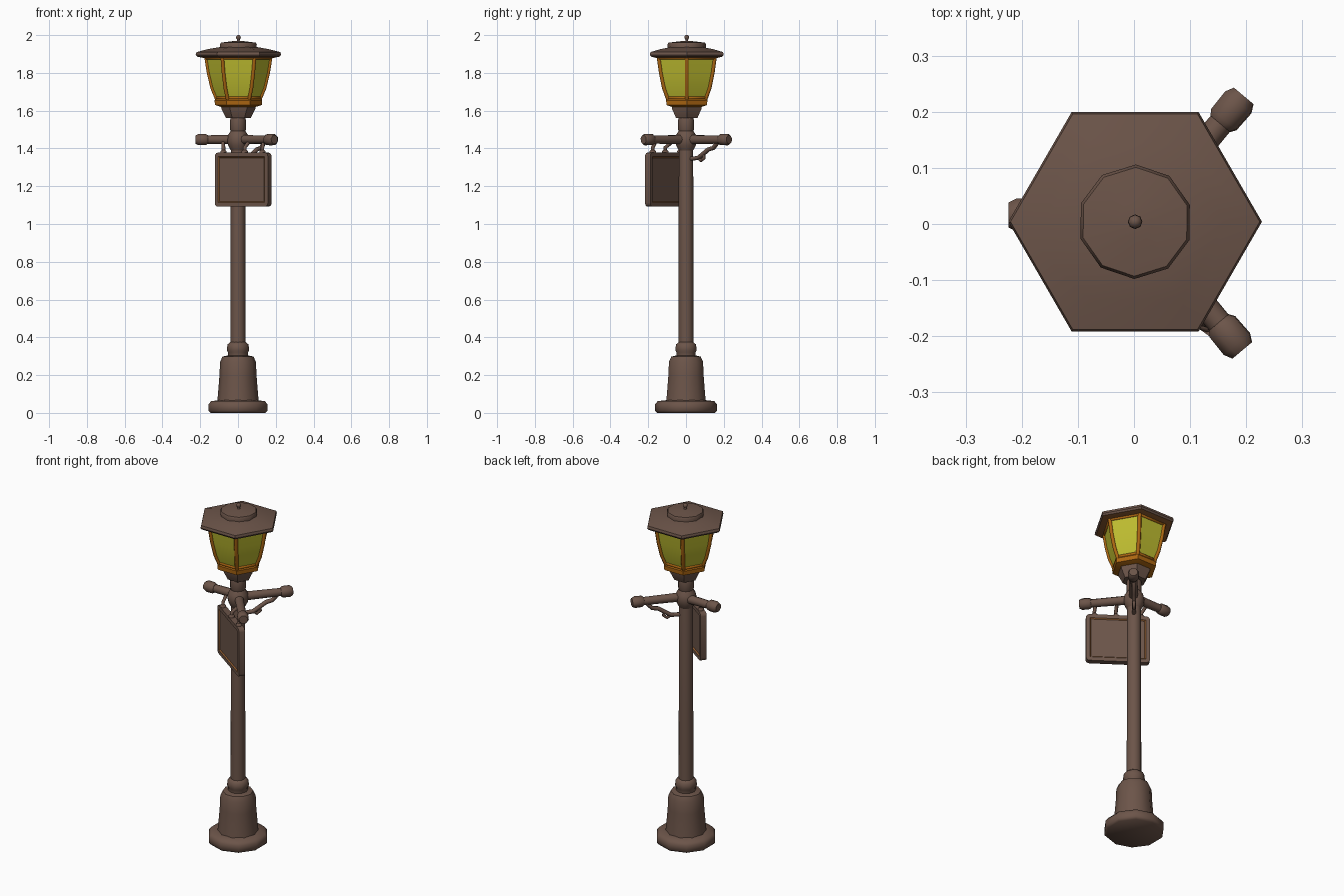
import bpy, bmesh, math
from mathutils import Vector, Matrix

if "Cube" in bpy.data.objects:
    bpy.data.objects.remove(bpy.data.objects["Cube"])


def mat(name, rgb):
    m = bpy.data.materials.new(name)
    m.diffuse_color = (*rgb, 1)
    m.use_nodes = True
    m.node_tree.nodes["Principled BSDF"].inputs["Base Color"].default_value = m.diffuse_color
    return m


BROWN = mat("brown iron", (0.15, 0.090, 0.067))
RUST = mat("warm rust", (0.27, 0.105, 0.03))
ORANGE = mat("orange trim", (0.42, 0.135, 0.006))
GLASS = mat("yellow glass", (0.52, 0.51, 0.03))


def finish(name, bm, m, angle=50):
    bmesh.ops.recalc_face_normals(bm, faces=bm.faces[:])
    me = bpy.data.meshes.new(name)
    bm.to_mesh(me)
    bm.free()
    ob = bpy.data.objects.new(name, me)
    bpy.context.collection.objects.link(ob)
    me.materials.append(m)
    bpy.ops.object.select_all(action='DESELECT')
    ob.select_set(True)
    bpy.context.view_layer.objects.active = ob
    bpy.ops.object.shade_smooth_by_angle(angle=math.radians(angle))
    return ob


def lathe(name, profile, sides, m, centre=(0, 0, 0), direction=(0, 0, 1), turn=0.0, angle=50):
    """Capped stack of regular polygons: (radius, height) along a direction."""
    bm = bmesh.new()
    rot = Vector((0, 0, 1)).rotation_difference(Vector(direction)).to_matrix()
    rings = []
    for r, h in profile:
        ring = []
        for i in range(sides):
            a = 2 * math.pi * i / sides + turn
            p = rot @ Vector((r * math.cos(a), r * math.sin(a), h)) + Vector(centre)
            ring.append(bm.verts.new(p))
        rings.append(ring)
    for lo, hi in zip(rings, rings[1:]):
        for i in range(sides):
            j = (i + 1) % sides
            bm.faces.new((lo[i], lo[j], hi[j], hi[i]))
    bm.faces.new(rings[0][::-1])
    bm.faces.new(rings[-1])
    return finish(name, bm, m, angle)


def rod(name, points, r, m, cyclic=False):
    """Round bar following a few points."""
    cu = bpy.data.curves.new(name, 'CURVE')
    cu.dimensions = '3D'
    cu.bevel_depth = r
    cu.bevel_resolution = 1
    cu.use_fill_caps = True
    sp = cu.splines.new('POLY')
    sp.points.add(len(points) - 1)
    for q, p in zip(sp.points, points):
        q.co = (*p, 1)
    sp.use_cyclic_u = cyclic
    sp.use_smooth = True
    cu.materials.append(m)
    ob = bpy.data.objects.new(name, cu)
    bpy.context.collection.objects.link(ob)
    return ob


# Foot, pedestal, collar and pole
lathe("foot", [(0.152, 0), (0.164, 0.012), (0.164, 0.045), (0.15, 0.062), (0.1, 0.068)],
      10, BROWN, turn=math.pi / 10)
lathe("pedestal", [(0.11, 0.06), (0.106, 0.1), (0.098, 0.2), (0.095, 0.27), (0.082, 0.298), (0.05, 0.305)],
      10, BROWN)
lathe("collar", [(0.054, 0.295), (0.053, 0.32), (0.059, 0.33), (0.056, 0.362), (0.04, 0.375)], 10, BROWN)
lathe("pole", [(0.04, 0.36), (0.039, 0.8), (0.038, 1.53), (0.034, 1.57)], 12, BROWN)
lathe("pole_neck", [(0.036, 1.485), (0.042, 1.5), (0.042, 1.55), (0.036, 1.57)], 12, BROWN)

# Hub with three capped arms
ARM_Z = 1.447
lathe("arm_hub", [(0.038, 1.39), (0.052, 1.415), (0.058, 1.445), (0.052, 1.472), (0.038, 1.495)], 12, BROWN)
for name, deg, length, y in (("back_arm", 50, 0.298, 0), ("front_arm", -50, 0.294, 0), ("left_arm", 180, 0.228, 0.016)):
    a = math.radians(deg)
    d = (math.cos(a), math.sin(a), 0)
    c = (0.004, y, ARM_Z)
    lathe(name, [(0.026, 0.0), (0.024, 0.08), (0.022, length - 0.03)], 10, BROWN, c, d)
    lathe(name + "_cap", [(0.024, length - 0.065), (0.031, length - 0.055), (0.032, length - 0.015),
                          (0.024, length)], 8, BROWN, c, d, turn=math.pi / 8)

# Curled brace below the back arm
a = math.radians(50)
brace = [(0.03, 1.345), (0.085, 1.35), (0.12, 1.372), (0.155, 1.395), (0.19, 1.403), (0.22, 1.435)]
rod("brace", [(t * math.cos(a), t * math.sin(a), z) for t, z in brace], 0.012, BROWN)
rod("brace_curl", [(t * math.cos(a), t * math.sin(a), z) for t, z in
                   ((0.12, 1.372), (0.125, 1.35), (0.105, 1.335), (0.085, 1.35))], 0.009, BROWN)

# Hanging sign: rounded board with inset panels, rust showing in the recess
A, B = Vector((0.168, -0.203, 0)), Vector((-0.113, -0.004, 0))
mid, along = (A + B) / 2, (A - B).normalized()
W, H, T = (A - B).length / 2, 0.143, 0.017
M = Matrix.Translation((mid.x, mid.y, 1.235)) @ Matrix.Rotation(math.atan2(along.y, along.x), 4, 'Z')
bm = bmesh.new()
bmesh.ops.create_cube(bm, size=1, matrix=Matrix.Diagonal((2 * W, 2 * T, 2 * H, 1)))
edges = [e for e in bm.edges if abs(e.verts[0].co.y - e.verts[1].co.y) > T]
bmesh.ops.bevel(bm, geom=edges, offset=0.02, segments=3, profile=0.5, affect='EDGES')
bm.normal_update()
sides = [f for f in bm.faces if abs(f.normal.y) > 0.9]
bmesh.ops.inset_individual(bm, faces=sides, thickness=0.022, depth=0)
walls = bmesh.ops.inset_individual(bm, faces=sides, thickness=0.006, depth=-0.006)["faces"]
for f in walls:
    f.material_index = 1
bm.transform(M)
sign = finish("sign_board", bm, BROWN, 30)
sign.data.materials.append(RUST)

# Hooks from the arms to the sign
for i, (x, y, u) in enumerate(((-0.08, 0.008, -0.128), (0.06, -0.07, 0.01), (0.135, -0.161, 0.125))):
    s = mid + along * u
    rod(f"sign_hook_{i}", [(x, y, ARM_Z - 0.01), (s.x, s.y, 1.405), (s.x, s.y, 1.37)], 0.010, BROWN)
    lathe(f"sign_hook_{i}_foot", [(0.016, 1.372), (0.017, 1.385), (0.01, 1.392)], 8, BROWN, (s.x, s.y, 0))

# Lantern: cup, rim, glass
C = (0.002, 0.004, 0)
lathe("lantern_cup", [(0.065, 1.56), (0.072, 1.575), (0.09, 1.61), (0.092, 1.63)], 6, BROWN, C)
lathe("lantern_rim", [(0.092, 1.62), (0.124, 1.63), (0.126, 1.655), (0.116, 1.668), (0.1, 1.668)],
      6, ORANGE, C, angle=25)
shape = [(0.112, 1.655), (0.139, 1.72), (0.158, 1.8), (0.172, 1.888)]
lathe("lantern_glass", shape, 6, GLASS, C, angle=25)


def corner(i, r, z):
    b = math.pi * i / 3
    return (r * math.cos(b) + C[0], r * math.sin(b) + C[1], z)


# Curved corner bars and rails around the glass
for i in range(6):
    rod(f"lantern_bar_{i}", [corner(i, r, z) for r, z in shape], 0.0105, ORANGE)
for name, r, z in (("upper_rail", 0.171, 1.878), ("lower_rail", 0.116, 1.668)):
    rod(name, [corner(i, r, z) for i in range(6)], 0.009, ORANGE, True)

# Roof with warm underside, top disc and finial
roof = lathe("roof", [(0.19, 1.88), (0.218, 1.886), (0.226, 1.896), (0.222, 1.91), (0.16, 1.926), (0.09, 1.938)],
             6, BROWN, C, angle=40)
roof.data.materials.append(RUST)
for p in roof.data.polygons:
    if p.normal.z < -0.6:
        p.material_index = 1
lathe("roof_disc", [(0.1, 1.925), (0.102, 1.95), (0.097, 1.96), (0.03, 1.968)], 10, BROWN, C, turn=0.3)
lathe("finial", [(0.012, 1.96), (0.007, 1.972), (0.008, 1.978), (0.013, 1.984), (0.012, 1.993), (0.005, 2.0)],
      8, BROWN, C)
